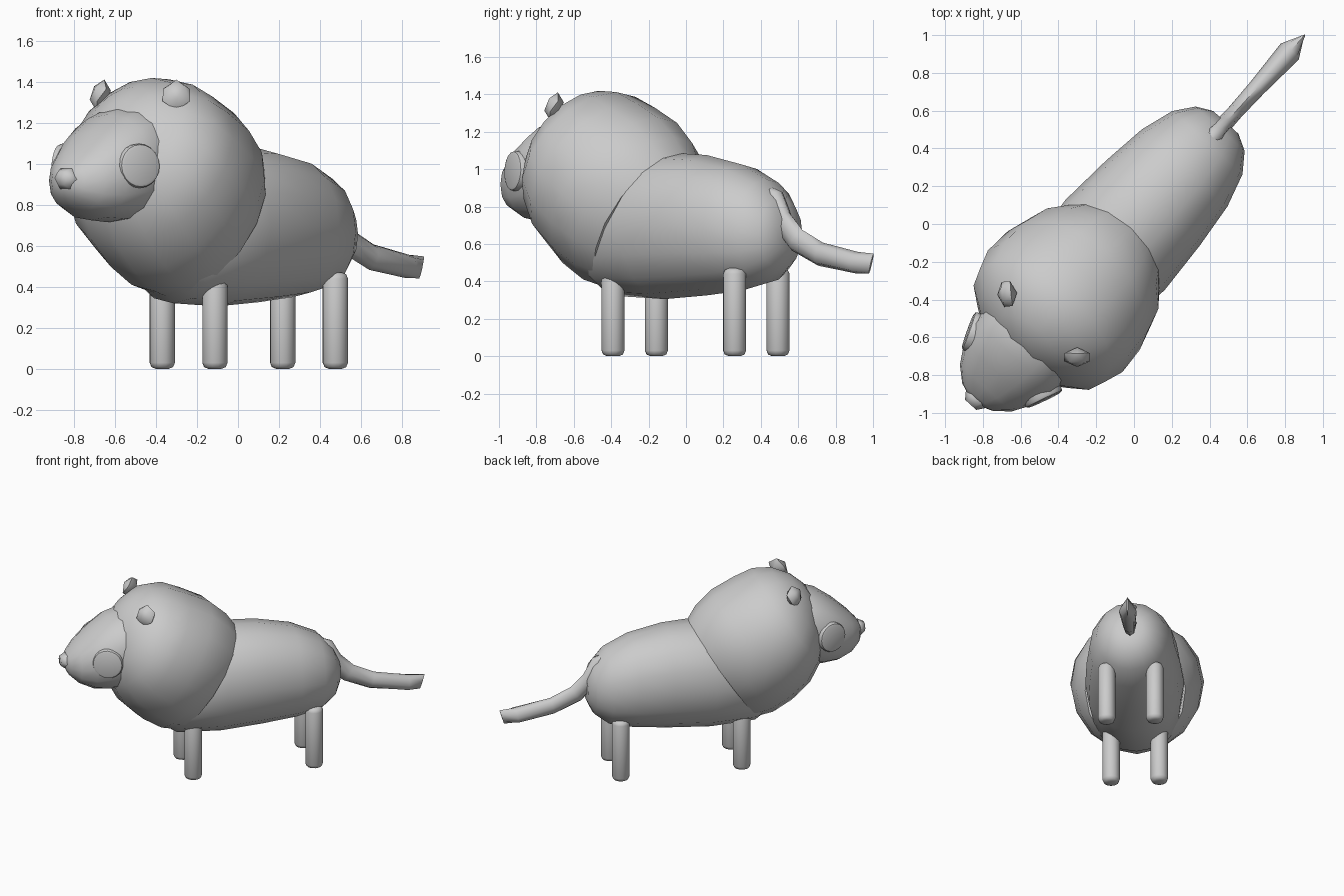
import bpy, bmesh
from math import sin, cos, pi, radians, copysign
from mathutils import Matrix, Vector

old = bpy.data.objects.get("Cube")
if old:
    bpy.data.objects.remove(old, do_unlink=True)

# The animal is built along local x (nose at -x), then turned to its heading
HEADING = Matrix.Rotation(radians(47.9), 4, 'Z')

coat = bpy.data.materials.new("plain_grey")
coat.use_nodes = True
GREY = (0.6, 0.6, 0.6, 1)
coat.diffuse_color = GREY
coat.node_tree.nodes["Principled BSDF"].inputs["Base Color"].default_value = GREY


def finish(name, bm, angle=50):
    """Turn a bmesh into a shaded object in the final heading."""
    bmesh.ops.recalc_face_normals(bm, faces=bm.faces)
    bm.transform(HEADING)
    mesh = bpy.data.meshes.new(name)
    bm.to_mesh(mesh)
    bm.free()
    mesh.materials.append(coat)
    obj = bpy.data.objects.new(name, mesh)
    bpy.context.collection.objects.link(obj)
    bpy.ops.object.select_all(action='DESELECT')
    obj.select_set(True)
    bpy.context.view_layer.objects.active = obj
    bpy.ops.object.shade_smooth_by_angle(angle=radians(angle))


def loft(name, sections, sides=16, angle=50, power=1.0):
    """Skin rings: (x, z, half width, half height, lean); low power is boxier."""
    bm = bmesh.new()
    rings = []
    for x, z, w, h, lean in sections:
        up = Vector((sin(lean), 0, cos(lean)))
        ring = []
        for i in range(sides):
            a = 2 * pi * i / sides
            c, s = (copysign(abs(v) ** power, v) for v in (cos(a), sin(a)))
            ring.append(bm.verts.new(Vector((x, w * c, z)) + up * h * s))
        rings.append(ring)
    for lower, upper in zip(rings, rings[1:]):
        for i in range(sides):
            j = (i + 1) % sides
            bm.faces.new((lower[i], lower[j], upper[j], upper[i]))
    bm.faces.new(rings[0])
    bm.faces.new(rings[-1])
    finish(name, bm, angle)


def upright(rows):
    """Rows of (x, top, bottom, half width) as upright sections."""
    return [(x, (t + b) / 2, w, (t - b) / 2, 0) for x, t, b, w in rows]


# Body
loft("body", upright([
    (-0.62, 0.88, 0.42, 0.23), (-0.47, 1.00, 0.32, 0.32),
    (-0.15, 1.09, 0.305, 0.355), (0.15, 1.075, 0.325, 0.335),
    (0.40, 1.025, 0.35, 0.305), (0.58, 0.945, 0.39, 0.25),
    (0.68, 0.84, 0.47, 0.175), (0.725, 0.74, 0.57, 0.09)]), power=0.95)

# Mane: a bulb on an axis rising towards the face
LEAN = radians(33.7)
mane = []
for along, rise, w, h in [
        (0.0, 0.0, 0.36, 0.435), (0.11, 0.005, 0.43, 0.475),
        (0.27, 0.015, 0.47, 0.487), (0.45, 0.02, 0.48, 0.457),
        (0.59, 0.045, 0.445, 0.405), (0.70, 0.065, 0.34, 0.32),
        (0.78, 0.085, 0.20, 0.195), (0.82, 0.09, 0.08, 0.08)]:
    mane.append((-0.26 - along * cos(LEAN) + rise * sin(LEAN),
                 0.71 + along * sin(LEAN) + rise * cos(LEAN), w, h, LEAN))
loft("mane", mane)

# Head: slightly square in section
loft("head", upright([
    (-0.60, 1.27, 0.76, 0.26), (-0.82, 1.285, 0.72, 0.29),
    (-0.95, 1.24, 0.715, 0.285), (-1.07, 1.155, 0.725, 0.245),
    (-1.17, 1.065, 0.77, 0.185), (-1.235, 0.995, 0.83, 0.11),
    (-1.26, 0.95, 0.88, 0.045)]), power=0.87)

# Nose: wide at the top, narrow below
loft("nose", upright([
    (-1.20, 0.975, 0.87, 0.06), (-1.25, 0.985, 0.865, 0.07),
    (-1.29, 0.965, 0.895, 0.04)]), sides=6, angle=70)

# Tail, ending in an upright wedge
loft("tail", [
    (0.57, 0.90, 0.03, 0.03, 1.2), (0.625, 0.86, 0.05, 0.06, 1.2),
    (0.69, 0.73, 0.045, 0.065, 0.95), (0.80, 0.62, 0.042, 0.067, 0.6),
    (0.97, 0.545, 0.047, 0.064, 0.25), (1.23, 0.50, 0.064, 0.058, 0.2),
    (1.335, 0.495, 0.006, 0.056, 0.3)], sides=8, angle=60)

# Legs: rounded posts
for end, x in (("front", -0.365), ("rear", 0.511)):
    for side, y in (("left", -0.178), ("right", 0.168)):
        bm = bmesh.new()
        bmesh.ops.create_cone(bm, cap_ends=True, segments=12, radius1=0.063,
                              radius2=0.063, depth=0.47,
                              matrix=Matrix.Translation((x, y, 0.235)))
        rims = [e for e in bm.edges if abs(e.verts[0].co.z - e.verts[1].co.z) < 0.01]
        bmesh.ops.bevel(bm, geom=rims, offset=0.03, segments=2, profile=0.5,
                        affect='EDGES')
        finish(f"{end}_{side}_leg", bm, 60)

for side, sign in (("left", -1), ("right", 1)):
    # Ear: a faceted pad angled outwards
    bm = bmesh.new()
    bmesh.ops.create_icosphere(bm, subdivisions=1, radius=1)
    bm.transform(Matrix.Translation((-0.725, sign * 0.25, 1.335))
                 @ Matrix.Rotation(sign * radians(-42), 4, 'Z')
                 @ Matrix.Rotation(radians(15), 4, 'Y')
                 @ Matrix.Diagonal((0.05, 0.078, 0.078, 1)))
    finish(f"{side}_ear", bm, 45)

    # Eye disc: a round plate with a softened edge
    normal = Vector((-0.38, sign * 0.92, 0.05)).normalized()
    bm = bmesh.new()
    bmesh.ops.create_cone(bm, cap_ends=True, segments=20, radius1=0.108,
                          radius2=0.108, depth=0.06)
    rim = [e for e in bm.edges if all(v.co.z > 0 for v in e.verts)]
    bmesh.ops.bevel(bm, geom=rim, offset=0.018, segments=2, profile=0.5,
                    affect='EDGES')
    bm.transform(Matrix.Translation(Vector((-1.0, sign * 0.254, 0.99)) - normal * 0.008)
                 @ normal.to_track_quat('Z', 'Y').to_matrix().to_4x4())
    finish(f"{side}_eye", bm, 40)
